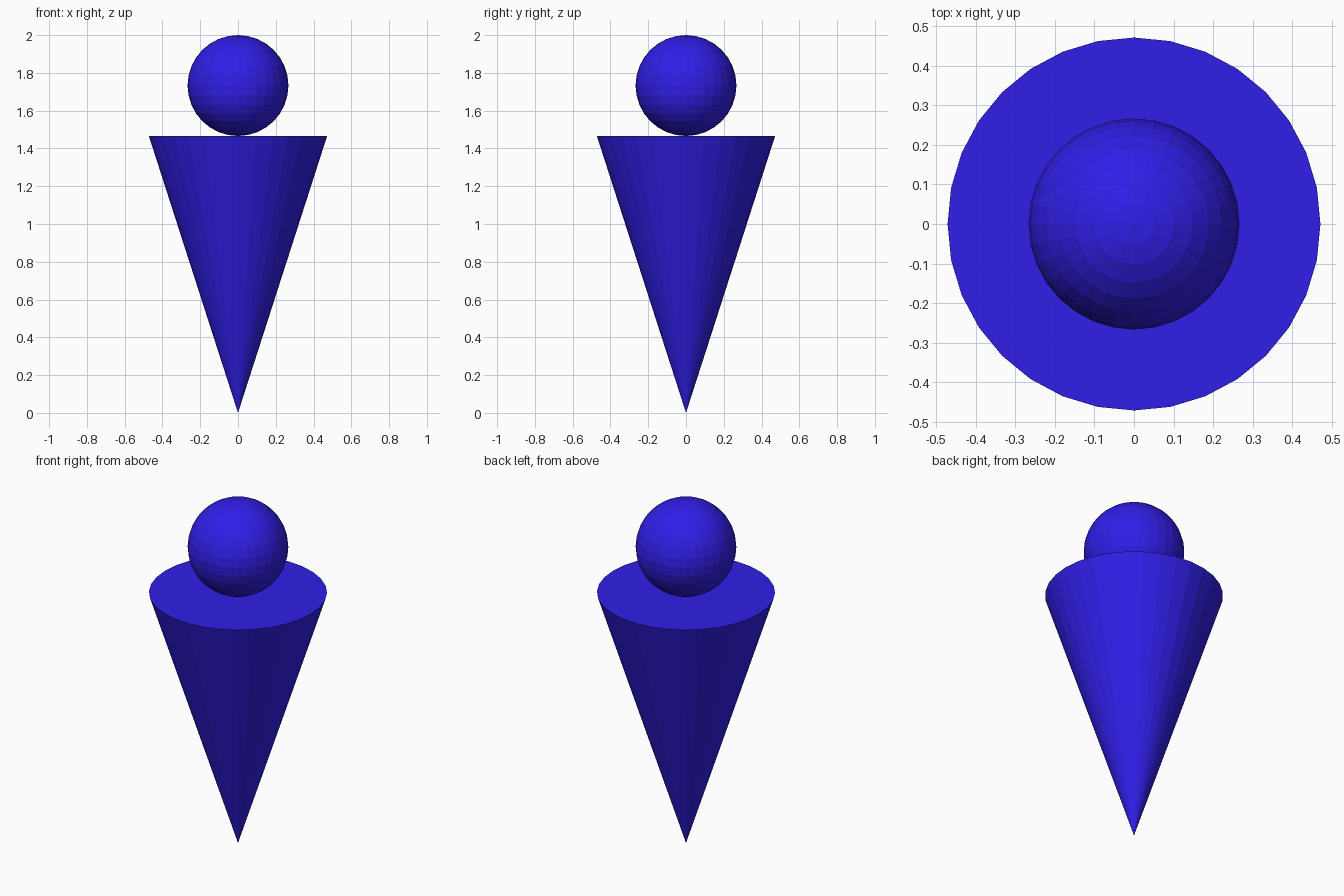
import bpy

if "Cube" in bpy.data.objects:
    bpy.data.objects.remove(bpy.data.objects["Cube"])

BALL_R = 0.267
CONE_H = 2 - 2 * BALL_R
CONE_R = 0.472

blue = bpy.data.materials.new("blue")
blue.diffuse_color = (0.03, 0.013, 0.8, 1)
blue.use_nodes = True
blue.node_tree.nodes["Principled BSDF"].inputs["Base Color"].default_value = blue.diffuse_color


def finish(name):
    obj = bpy.context.object
    obj.name = name
    obj.data.materials.append(blue)


# Body: cone standing on its tip, flat disc on top
bpy.ops.mesh.primitive_cone_add(vertices=32, radius1=0, radius2=CONE_R,
                                depth=CONE_H, location=(0, 0, CONE_H / 2))
finish("body_cone")

# Head: faceted ball resting on the disc
bpy.ops.mesh.primitive_uv_sphere_add(segments=32, ring_count=16, radius=BALL_R,
                                     location=(0, 0, CONE_H + BALL_R))
finish("head_ball")
